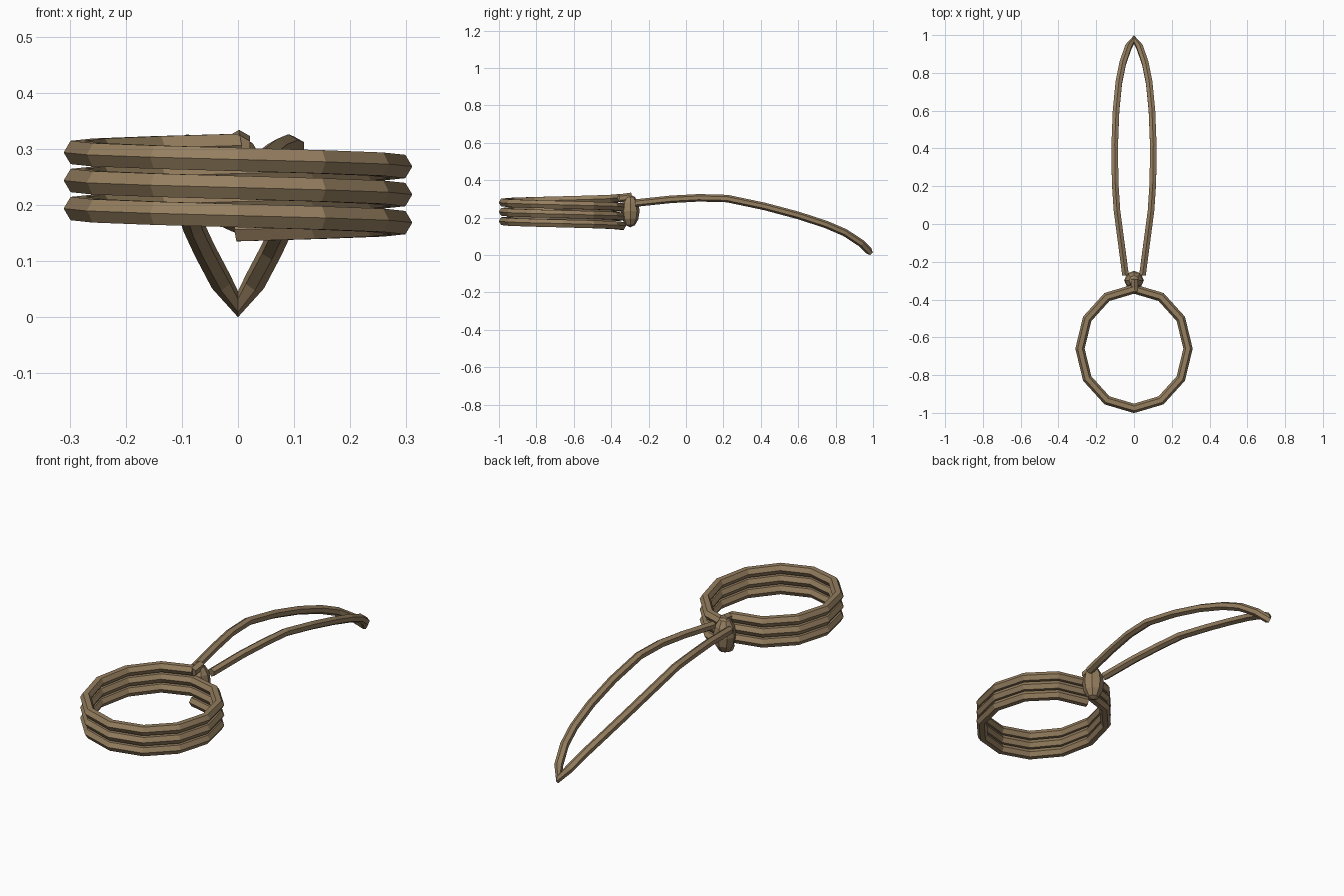
import bpy, bmesh, math
from mathutils import Vector

if "Cube" in bpy.data.objects:
    bpy.data.objects.remove(bpy.data.objects["Cube"])

rope = bpy.data.materials.new("rope_brown")
rope.diffuse_color = (0.30, 0.21, 0.115, 1)
rope.use_nodes = True
rope.node_tree.nodes["Principled BSDF"].inputs["Base Color"].default_value = rope.diffuse_color


def finish(name, bm):
    bmesh.ops.recalc_face_normals(bm, faces=bm.faces)
    me = bpy.data.meshes.new(name)
    bm.to_mesh(me)
    bm.free()
    me.materials.append(rope)
    ob = bpy.data.objects.new(name, me)
    bpy.context.collection.objects.link(ob)
    return ob


def hex_tube(name, path, ups, r, turn=0.0):
    """Six-sided tube along path; corners are mitred, ends capped."""
    bm = bmesh.new()
    pts = [Vector(p) for p in path]
    rings = []
    for i, p in enumerate(pts):
        a = (p - pts[i - 1]).normalized() if i else (pts[1] - p).normalized()
        b = (pts[i + 1] - p).normalized() if i < len(pts) - 1 else a
        t = (a + b).normalized()
        up = Vector(ups[i])
        up = (up - t * up.dot(t)).normalized()
        side = t.cross(up)
        mitre = min(1 / max(t.dot(b), 0.1), 1.3)
        rings.append([bm.verts.new(
            p + side * (math.cos(k * math.pi / 3 + turn) * r * mitre)
            + up * (math.sin(k * math.pi / 3 + turn) * r)) for k in range(6)])
    for r0, r1 in zip(rings, rings[1:]):
        for k in range(6):
            bm.faces.new((r0[k], r0[(k + 1) % 6], r1[(k + 1) % 6], r1[k]))
    bm.faces.new(rings[0])
    bm.faces.new(rings[-1])
    return finish(name, bm)


# Coil: three turns of twelve segments, rising from the back
coil = []
for i in range(37):
    a = math.pi / 2 - i * math.pi / 6
    coil.append((0.286 * math.cos(a), -0.66 + 0.316 * math.sin(a),
                 0.156 + 0.05 * i / 12))
hex_tube("rope_coil", coil, [(0, 0, 1)] * len(coil), 0.024)

# Short end of the coil tucked into the knot
hex_tube("coil_tail", [(0.002, -0.355, 0.303), (0.002, -0.29, 0.312)],
         [(0, 0, 1)] * 2, 0.022, math.pi / 6)

# Knot
bm = bmesh.new()
bmesh.ops.create_uvsphere(bm, u_segments=8, v_segments=6, radius=1)
for v in bm.verts:
    v.co = Vector((v.co.x * 0.052, v.co.y * 0.05 - 0.298, v.co.z * 0.087 + 0.235))
finish("knot", bm)

# Long loop: one half of the path, mirrored around the tip
half = [(0.045, -0.27, 0.278), (0.07, -0.08, 0.298), (0.09, 0.07, 0.306),
        (0.10, 0.22, 0.302), (0.102, 0.42, 0.26), (0.095, 0.60, 0.212),
        (0.08, 0.75, 0.163), (0.06, 0.85, 0.12), (0.03, 0.937, 0.063),
        (0, 0.976, 0.023)]
half_up = []
for i in range(len(half)):
    p, q = half[max(i - 1, 0)], half[min(i + 1, len(half) - 1)]
    half_up.append((0, p[2] - q[2], q[1] - p[1]))
mirror = [(-x, y, z) for x, y, z in half[-2::-1]]
hex_tube("long_loop", half + mirror, half_up + half_up[-2::-1], 0.02, math.pi / 6)
